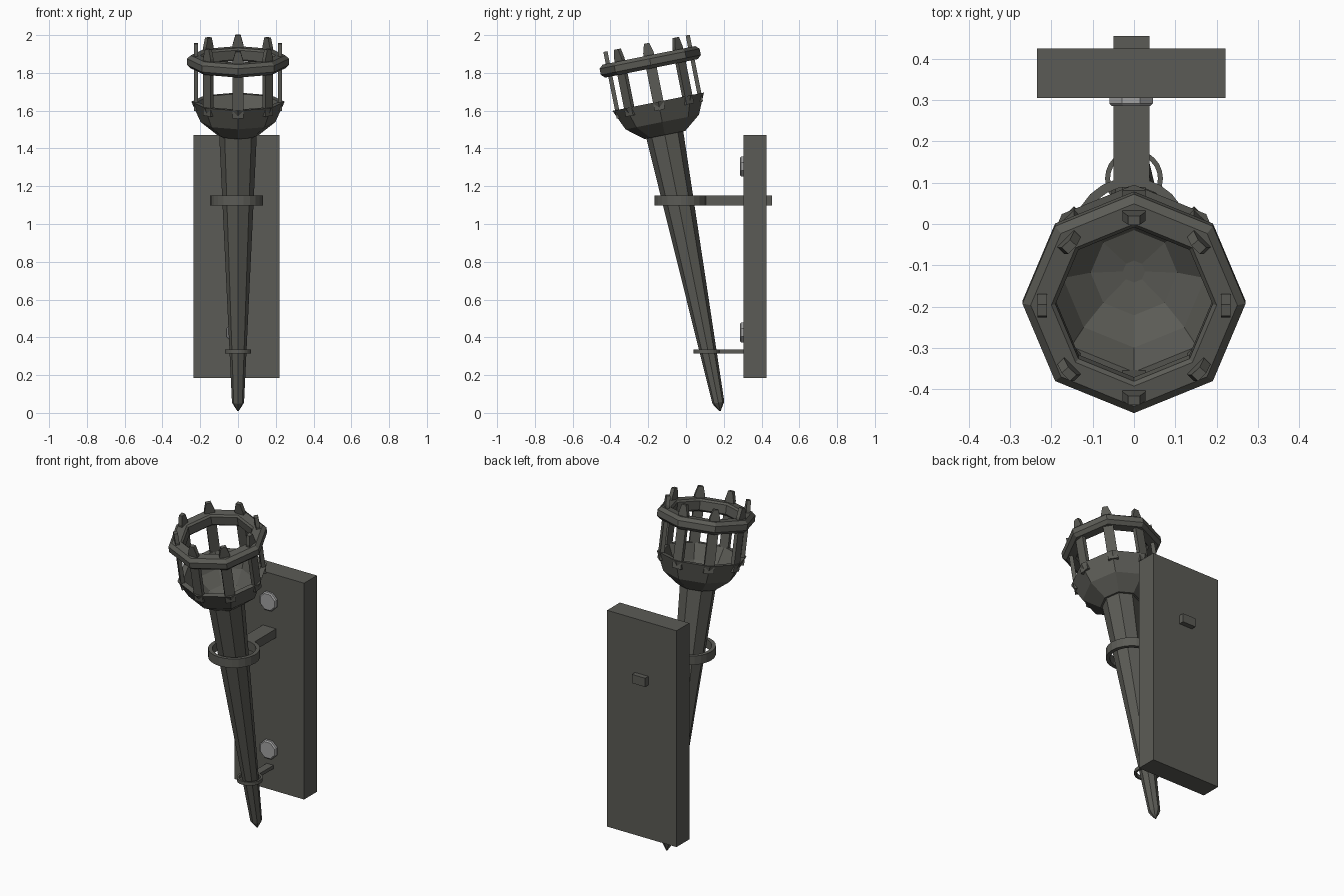
import bpy, bmesh, math
from mathutils import Matrix, Vector

if "Cube" in bpy.data.objects:
    bpy.data.objects.remove(bpy.data.objects["Cube"])


def material(name, rgb):
    m = bpy.data.materials.new(name)
    m.diffuse_color = (*rgb, 1)
    m.use_nodes = True
    m.node_tree.nodes["Principled BSDF"].inputs["Base Color"].default_value = m.diffuse_color
    return m


IRON = material("dark iron", (0.105, 0.105, 0.092))
STEEL = material("light steel", (0.36, 0.36, 0.36))

# Torch space: local z runs along the leaning torch, origin at its tip
TORCH = Matrix.Translation((0, 0.18, 0.01)) @ Matrix.Rotation(math.radians(11.3), 4, 'X')
CX = -0.007  # the wall mount sits slightly left of the torch


def finish(name, bm, mat, matrix=Matrix()):
    bmesh.ops.remove_doubles(bm, verts=bm.verts, dist=1e-5)
    bmesh.ops.transform(bm, matrix=matrix, verts=bm.verts)
    bmesh.ops.recalc_face_normals(bm, faces=bm.faces)
    me = bpy.data.meshes.new(name)
    bm.to_mesh(me)
    bm.free()
    me.materials.append(mat)
    ob = bpy.data.objects.new(name, me)
    bpy.context.collection.objects.link(ob)
    return ob


def lathe(name, profile, sides, mat, matrix, closed=False):
    """Revolve (radius, height) points around local z."""
    bm = bmesh.new()
    rings = []
    for r, z in profile:
        rings.append([bm.verts.new((r * math.cos(2 * math.pi * i / sides),
                                    r * math.sin(2 * math.pi * i / sides), z))
                      for i in range(sides)])
    pairs = list(zip(rings, rings[1:]))
    if closed:
        pairs.append((rings[-1], rings[0]))
    else:
        bm.faces.new(rings[0])
        bm.faces.new(rings[-1])
    for a, b in pairs:
        for i in range(sides):
            j = (i + 1) % sides
            bm.faces.new((a[i], a[j], b[j], b[i]))
    return finish(name, bm, mat, matrix)


def box(name, lo, hi, mat):
    bm = bmesh.new()
    lo, hi = Vector(lo), Vector(hi)
    bmesh.ops.create_cube(bm, size=1, matrix=Matrix.Translation((lo + hi) / 2)
                          @ Matrix.Diagonal((*(hi - lo), 1)))
    return finish(name, bm, mat)


# Tapered handle with a pointed foot
lathe("handle", [(0.004, 0), (0.032, 0.045), (0.1, 1.5)], 8, IRON, TORCH)

# Hollow fire bowl
lathe("bowl", [(0.09, 1.49), (0.11, 1.49), (0.198, 1.56), (0.247, 1.67),
               (0.215, 1.67), (0.172, 1.585), (0.105, 1.52), (0.027, 1.505)],
      8, IRON, TORCH)

# Bevelled crown hoop
lathe("crown_hoop", [(0.2, 1.85), (0.25, 1.85), (0.27, 1.868), (0.27, 1.902),
                     (0.25, 1.92), (0.2, 1.92), (0.19, 1.91), (0.19, 1.86)],
      8, IRON, TORCH, closed=True)

# Eight crown posts with narrowed tips
outline = [(-0.028, 1.625), (0.028, 1.625), (0.028, 1.935),
           (0.014, 1.985), (-0.014, 1.985), (-0.028, 1.935)]
for k in range(8):
    bm = bmesh.new()
    face = bm.faces.new([bm.verts.new((0.211, t, z)) for t, z in outline])
    ext = bmesh.ops.extrude_face_region(bm, geom=[face])
    new = [v for v in ext["geom"] if isinstance(v, bmesh.types.BMVert)]
    bmesh.ops.translate(bm, verts=new, vec=(0.022, 0, 0))
    if face.is_valid and not any(len(e.link_faces) > 1 for e in face.edges):
        bm.faces.new([v for v in reversed(face.verts)])
    finish(f"crown_post_{k + 1}", bm, IRON,
           TORCH @ Matrix.Rotation(k * math.pi / 4, 4, 'Z'))

# Wall plate
box("wall_plate", (-0.235, 0.305, 0.185), (0.221, 0.425, 1.47), IRON)


# Horizontal holder rings and the arms joining them to the plate
def holder(name, y, z, r_out, r_in, h):
    lathe(name, [(r_in, -h / 2), (r_out, -h / 2), (r_out, h / 2), (r_in, h / 2)],
          24, IRON, Matrix.Translation((CX if r_out > 0.1 else 0, y, z)), closed=True)


holder("upper_ring", -0.027, 1.124, 0.14, 0.118, 0.052)
holder("lower_ring", 0.11, 0.325, 0.07, 0.058, 0.02)
box("upper_arm", (-0.05, 0.095, 1.098), (0.037, 0.455, 1.15), IRON)
box("lower_arm", (-0.025, 0.172, 0.315), (0.02, 0.32, 0.335), IRON)

# Bolt heads on the plate
for label, z in (("upper", 1.305), ("lower", 0.425)):
    m = Matrix.Translation((CX, 0.31, z)) @ Matrix.Rotation(math.pi / 2, 4, 'X') \
        @ Matrix.Rotation(math.pi / 8, 4, 'Z')
    lathe(f"{label}_bolt", [(0.057, 0), (0.057, 0.018), (0.05, 0.025)], 8, STEEL, m)
